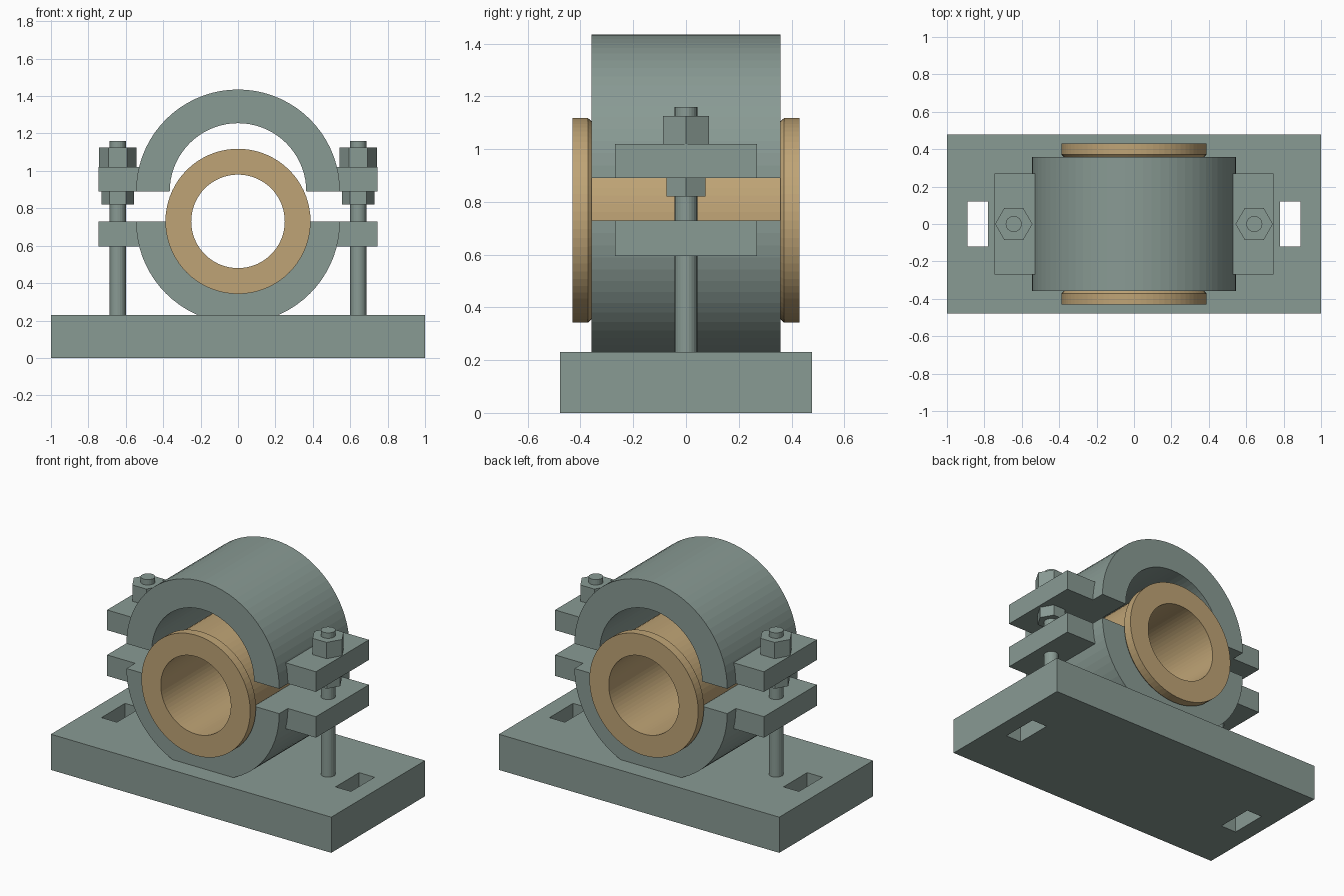
import bpy
import bmesh
from math import cos, sin, pi, tau

if "Cube" in bpy.data.objects:
    bpy.data.objects.remove(bpy.data.objects["Cube"])


def material(name, rgb):
    m = bpy.data.materials.new(name)
    m.use_nodes = True
    m.diffuse_color = (*rgb, 1)
    m.node_tree.nodes["Principled BSDF"].inputs["Base Color"].default_value = (*rgb, 1)
    return m


STEEL = material("grey green steel", (0.25, 0.325, 0.295))
BRONZE = material("tan bronze", (0.52, 0.37, 0.18))


def finish(name, bm, mat):
    bmesh.ops.recalc_face_normals(bm, faces=bm.faces)
    mesh = bpy.data.meshes.new(name)
    bm.to_mesh(mesh)
    bm.free()
    mesh.materials.append(mat)
    obj = bpy.data.objects.new(name, mesh)
    bpy.context.collection.objects.link(obj)
    return obj


def sweep(name, profile, z, start, end, steps, mat):
    """Turn a closed (radius, y) profile about a y-parallel axis at height z."""
    bm = bmesh.new()
    full = abs(end - start - tau) < 1e-6
    rings = []
    for i in range(steps if full else steps + 1):
        a = start + (end - start) * i / steps
        rings.append([bm.verts.new((r * cos(a), y, z + r * sin(a))) for r, y in profile])
    n = len(profile)
    for i in range(steps):
        p, q = rings[i], rings[(i + 1) % len(rings)]
        for j in range(n):
            k = (j + 1) % n
            bm.faces.new((p[j], p[k], q[k], q[j]))
    if not full:
        bm.faces.new(rings[0])
        bm.faces.new(rings[-1])
    return finish(name, bm, mat)


def column(name, x, radius, z0, z1, sides):
    """Upright prism with a corner pointing along x."""
    bm = bmesh.new()
    low, high = [[bm.verts.new((x + radius * cos(tau * i / sides),
                                radius * sin(tau * i / sides), z))
                  for i in range(sides)] for z in (z0, z1)]
    bm.faces.new(low)
    bm.faces.new(high)
    for i in range(sides):
        j = (i + 1) % sides
        bm.faces.new((low[i], low[j], high[j], high[i]))
    return finish(name, bm, STEEL)


def box(name, x0, x1, y, z0, z1):
    bm = bmesh.new()
    bmesh.ops.create_cube(bm, size=1)
    for v in bm.verts:
        v.co = ((x0 + x1) / 2 + v.co.x * (x1 - x0), v.co.y * 2 * y,
                (z0 + z1) / 2 + v.co.z * (z1 - z0))
    return finish(name, bm, STEEL)


# Base plate: a grid with the two slot cells left open, then thickened
xs = (-1, -0.89, -0.78, 0.78, 0.89, 1)
ys = (-0.478, -0.12, 0.12, 0.478)
bm = bmesh.new()
grid = [[bm.verts.new((x, y, 0)) for y in ys] for x in xs]
for i in range(5):
    for j in range(3):
        if j == 1 and i in (1, 3):
            continue
        bm.faces.new((grid[i][j], grid[i + 1][j], grid[i + 1][j + 1], grid[i][j + 1]))
top = bmesh.ops.extrude_face_region(bm, geom=bm.faces[:])["geom"]
for v in top:
    if isinstance(v, bmesh.types.BMVert):
        v.co.z = 0.23
finish("base_plate", bm, STEEL)

# Split housing: lower half on the base, cap raised above it
LOWER, UPPER = 0.73, 0.89
housing = [(0.365, -0.358), (0.545, -0.358), (0.545, 0.358), (0.365, 0.358)]
sweep("lower_housing", housing, LOWER, pi, tau, 36, STEEL)
sweep("upper_cap", housing, UPPER, 0, pi, 36, STEEL)

# Flanged bushing with chamfered inner flange edges
half = [(0.25, 0.43), (0.388, 0.43), (0.388, 0.372), (0.375, 0.358), (0.36, 0.358)]
bushing = half + [(r, -y) for r, y in reversed(half)]
sweep("bushing", bushing, LOWER, 0, tau, 72, BRONZE)

# Clamp ears, studs and nuts on both sides
for side, s in (("left", 1), ("right", -1)):
    x0, x1 = sorted((s * 0.48, s * 0.745))
    box(side + "_lower_ear", x0, x1, 0.27, 0.595, LOWER)
    box(side + "_upper_ear", x0, x1, 0.27, UPPER, 1.02)
    column(side + "_stud", s * 0.643, 0.043, 0.22, 1.16, 24)
    column(side + "_top_nut", s * 0.643, 0.1, 1.02, 1.125, 6)
    column(side + "_lower_nut", s * 0.643, 0.086, 0.82, UPPER, 6)
